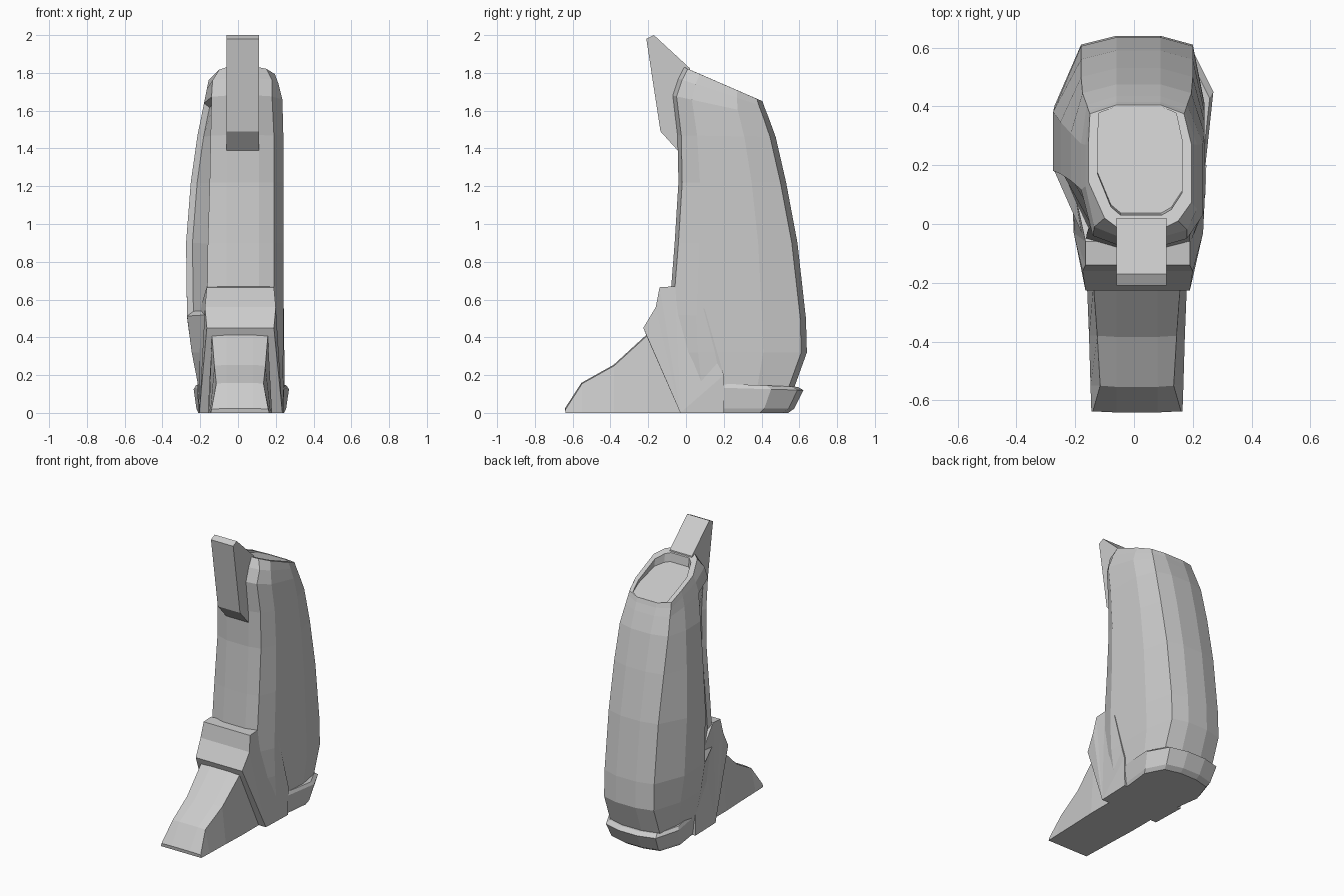
import bpy, bmesh


def finish(name, bm):
    bmesh.ops.recalc_face_normals(bm, faces=bm.faces)
    me = bpy.data.meshes.new(name)
    bm.to_mesh(me)
    bm.free()
    ob = bpy.data.objects.new(name, me)
    bpy.context.collection.objects.link(ob)
    return ob


def loft(bm, rings):
    """Bridge closed rings of equal length and cap both ends."""
    vs = [[bm.verts.new(p) for p in r] for r in rings]
    n = len(vs[0])
    bands = []
    for a, b in zip(vs, vs[1:]):
        bands.append([bm.faces.new((a[i], a[(i + 1) % n], b[(i + 1) % n], b[i]))
                      for i in range(n)])
    bm.faces.new(vs[0][::-1])
    bm.faces.new(vs[-1])
    return bands


def prism(name, prof):
    """Side profile of (y, z, left x, right x) points."""
    bm = bmesh.new()
    loft(bm, [[(l, y, z) for y, z, l, r in prof], [(r, y, z) for y, z, l, r in prof]])
    bmesh.ops.triangulate(bm, faces=[f for f in bm.faces if len(f.verts) > 4])
    return finish(name, bm)


# Shin shell: front z, back z, front y, back y, left x, right x, front corner xs
levels = [
    (0.02, 0.02, -0.02, 0.52, -0.19, 0.22, -0.17, 0.19),
    (0.14, 0.14, -0.04, 0.575, -0.21, 0.235, -0.17, 0.19),
    (0.32, 0.32, -0.08, 0.64, -0.245, 0.24, -0.165, 0.19),
    (0.52, 0.50, -0.09, 0.635, -0.27, 0.24, -0.165, 0.19),
    (0.90, 0.90, -0.06, 0.59, -0.275, 0.24, -0.16, 0.19),
    (1.22, 1.22, -0.04, 0.53, -0.25, 0.24, -0.15, 0.19),
    (1.47, 1.46, -0.045, 0.475, -0.215, 0.24, -0.145, 0.19),
    (1.68, 1.57, -0.07, 0.435, -0.18, 0.235, -0.14, 0.18),
    (1.77, 1.62, -0.04, 0.415, -0.165, 0.215, -0.135, 0.18),
    (1.83, 1.65, -0.01, 0.405, -0.155, 0.195, -0.10, 0.15),
]


def shin_ring(zf, zb, yf, yb, xl, xr, fl, fr):
    d = yb - yf
    k = (zf - 1.4) / 0.43 * 0.03 if zf > 1.4 else 0
    plan = [(-0.06, yf), (0.11, yf), (fr, yf + 0.02), (xr, yf + 0.2 * d),
            (xr, yb - 0.32 * d), (0.2 - k, yb - 0.03), (0.09, yb), (-0.06, yb),
            (-0.18 + k, yb - 0.03), (xl, yb - 0.32 * d), (xl, yf + 0.37 * d),
            (fl, yf + 0.03)]
    return [(x, y, zf + (zb - zf) * (y - yf) / d) for x, y in plan]


rings = [shin_ring(*lv) for lv in levels]
top = rings[-1]
# Rim and sunken top, running out flush at the back
inner, floor = [], []
for x, y, z in top:
    t = min(1, max(0, y / 0.4))
    ix, iy = 0.02 + (x - 0.02) * 0.82, y + 0.04 * (1 - t)
    iz = 1.826 - 0.434 * (iy - 0.0)
    inner.append((ix, iy, iz))
    floor.append((ix, iy + 0.008 * (1 - t), iz - 0.055 * (1 - t) - 0.004))
bm = bmesh.new()
bands = loft(bm, rings + [inner, floor])
# Long sunken panel on the left side
bmesh.ops.recalc_face_normals(bm, faces=bm.faces)
bmesh.ops.inset_region(bm, faces=[bands[i][10] for i in range(3, 7)],
                       thickness=0.025, depth=-0.025, use_even_offset=True)
finish("shin_shell", bm)

# Knee plate
prism("knee_plate", [(y, z, -0.06, 0.11) for y, z in
                     [(-0.21, 1.98), (-0.17, 2.0), (0.02, 1.825), (0.03, 1.75),
                      (-0.02, 1.38), (-0.04, 1.385), (-0.135, 1.49)]])

# Ankle cuff, flaring down to the sole
prism("ankle_cuff", [
    (-0.14, 0.665, -0.165, 0.19), (-0.16, 0.56, -0.175, 0.2),
    (-0.226, 0.45, -0.165, 0.19), (-0.21, 0.41, -0.165, 0.19),
    (-0.03, 0.0, -0.205, 0.235), (0.2, 0.0, -0.212, 0.243),
    (0.2, 0.2, -0.215, 0.246), (0.1, 0.55, -0.2, 0.243), (-0.06, 0.67, -0.165, 0.19)])

# Toe: sections along y with a tapered top
bm = bmesh.new()
sections = [(-0.637, 0.02, 0.155, 0.15), (-0.55, 0.155, 0.158, 0.125),
            (-0.38, 0.25, 0.163, 0.135), (-0.205, 0.41, 0.17, 0.148)]
rows = [[(0.01 - w, y, 0), (0.01 - t, y, h), (0.01 - 0.07, y - 0.004, h + 0.004),
         (0.01 + 0.07, y - 0.004, h + 0.004), (0.01 + t, y, h), (0.01 + w, y, 0)]
        for y, h, w, t in sections]
rows.append([(x, -0.03 if z == 0 else -0.12, z * 0.95) for x, y, z in rows[-1]])
loft(bm, rows)
finish("toe_cap", bm)

# Heel band wrapping the back of the sole
plan = [(-0.2, 0.0), (0.22, 0.0), (0.243, 0.2), (0.27, 0.45), (0.2, 0.59), (0.08, 0.622),
        (-0.06, 0.622), (-0.18, 0.59), (-0.235, 0.42), (-0.205, 0.2)]
bm = bmesh.new()
loft(bm, [[(0.015 + (x - 0.015) * s, y * v, z + dz * (0.62 - y)) for x, y in plan]
          for s, v, z, dz in [(0.9, 0.87, 0, 0), (0.94, 0.92, 0.022, 0),
                              (1.0, 1.0, 0.12, 0.03), (0.95, 0.95, 0.138, 0.04)]])
finish("heel_band", bm)
